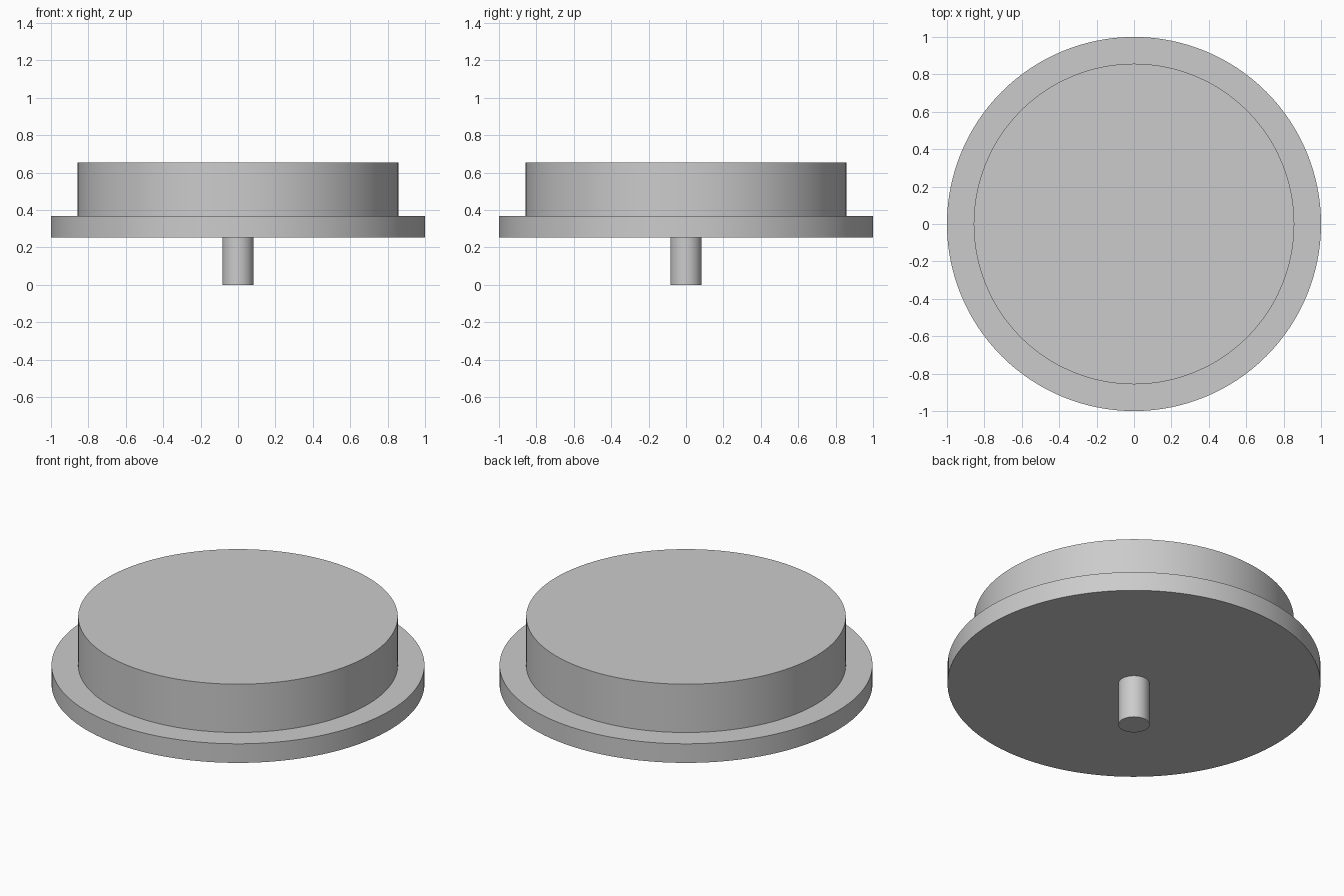
import bpy
import math

cube = bpy.data.objects.get("Cube")
if cube:
    bpy.data.objects.remove(cube, do_unlink=True)

# One plain grey for the whole model
grey = bpy.data.materials.new("plain_grey")
grey.use_nodes = True
colour = (0.6, 0.6, 0.6, 1)
grey.diffuse_color = colour
grey.node_tree.nodes["Principled BSDF"].inputs["Base Color"].default_value = colour


def disc(name, radius, bottom, top, sides):
    """Upright cylinder between two heights, smooth round the side."""
    bpy.ops.mesh.primitive_cylinder_add(
        vertices=sides, radius=radius, depth=top - bottom,
        location=(0, 0, (bottom + top) / 2))
    part = bpy.context.object
    part.name = name
    part.data.materials.append(grey)
    bpy.ops.object.shade_smooth_by_angle(angle=math.radians(30))
    return part


# Pin below, wide flange, raised drum on top
disc("pin", 0.084, 0, 0.254, 64)
disc("flange", 1, 0.254, 0.367, 128)
disc("drum", 0.857, 0.367, 0.653, 128)
